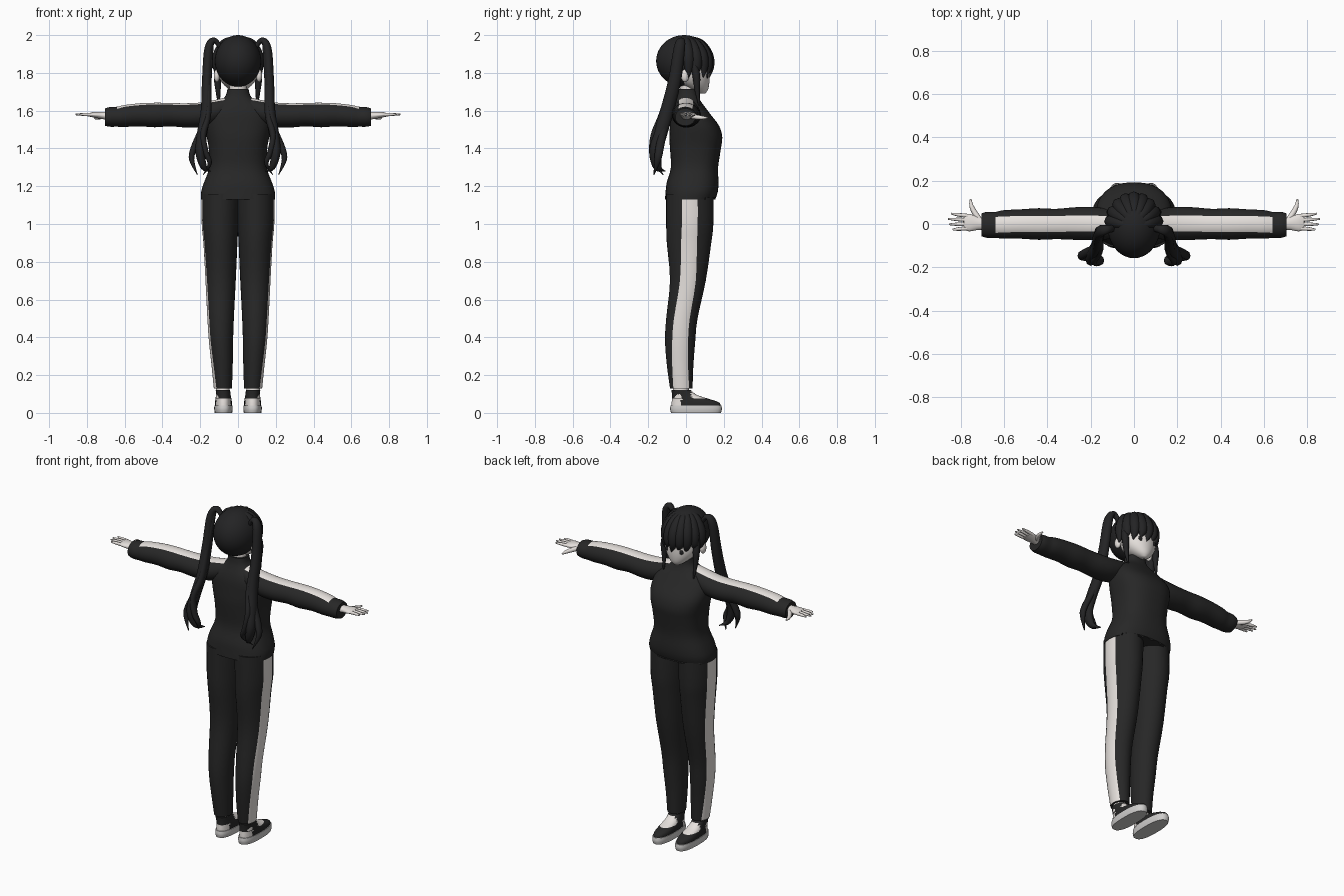
import bpy, bmesh, math
from mathutils import Vector

cube = bpy.data.objects.get("Cube")
if cube:
    bpy.data.objects.remove(cube)


def material(name, r, g, b):
    m = bpy.data.materials.new(name)
    m.use_nodes = True
    m.diffuse_color = (r, g, b, 1)
    bsdf = m.node_tree.nodes["Principled BSDF"]
    bsdf.inputs["Base Color"].default_value = (r, g, b, 1)
    bsdf.inputs["Roughness"].default_value = 0.8
    return m


CLOTH = material("black cloth", 0.02, 0.02, 0.02)
HAIR = material("black hair", 0.017, 0.017, 0.018)
WHITE = material("warm white", 0.80, 0.76, 0.73)
SKIN = material("pale skin", 0.78, 0.74, 0.71)
SOLE = material("sole grey", 0.62, 0.61, 0.60)

SIDES = ((1, "left"), (-1, "right"))
X, Y, Z = Vector((1, 0, 0)), Vector((0, 1, 0)), Vector((0, 0, 1))


def finish(name, bm, mats, angle=50):
    bmesh.ops.recalc_face_normals(bm, faces=bm.faces)
    me = bpy.data.meshes.new(name)
    bm.to_mesh(me)
    bm.free()
    for m in mats:
        me.materials.append(m)
    ob = bpy.data.objects.new(name, me)
    bpy.context.collection.objects.link(ob)
    bpy.ops.object.select_all(action="DESELECT")
    ob.select_set(True)
    bpy.context.view_layer.objects.active = ob
    bpy.ops.object.shade_smooth_by_angle(angle=math.radians(angle))
    return ob


def resample(rings, steps):
    """Catmull-Rom interpolation through rows of numbers."""
    out = []
    for i in range(len(rings) - 1):
        a, b = rings[max(i - 1, 0)], rings[i]
        c, d = rings[i + 1], rings[min(i + 2, len(rings) - 1)]
        for k in range(steps):
            t = k / steps
            out.append([q + t / 2 * (r - p + t * (2*p - 5*q + 4*r - s + t * (3*(q - r) + s - p)))
                        for p, q, r, s in zip(a, b, c, d)])
    return out + [list(rings[-1])]


def loft(name, rings, mats, axes=(X, Y, Z), side=1, power=1.0, stripe=None,
         rule=None, steps=3, n=32, hem=0):
    """Rings are (height, centre u, centre v, radius u, radius v); stripe faces start at u."""
    u, v, w = axes
    bm = bmesh.new()
    rows = []
    for h, cu, cv, ru, rv in resample(rings, steps):
        s = math.asin(min(stripe / rv, 0.95)) if stripe else math.pi * 6 / n
        angles = [-s + 2 * s * i / 6 for i in range(6)]
        angles += [s + (2 * math.pi - 2 * s) * i / (n - 6) for i in range(n - 6)]
        row = []
        for a in angles:
            c, d = math.cos(a), math.sin(a)
            c = math.copysign(abs(c) ** power, c)
            d = math.copysign(abs(d) ** power, d)
            p = u * (cu + ru * c) + v * (cv + rv * d) + w * h
            row.append(bm.verts.new((p.x * side, p.y, p.z)))
        rows.append(row)
    if hem:
        for vert in rows[0][::2]:
            if vert.co.y > 0.1:
                vert.co.z += hem
    for r0, r1 in zip(rows, rows[1:]):
        for i in range(n):
            j = (i + 1) % n
            f = bm.faces.new((r0[i], r0[j], r1[j], r1[i]))
            if rule and rule(i, f.calc_center_median()):
                f.material_index = 1
    bm.faces.new(rows[0])
    bm.faces.new(rows[-1])
    return finish(name, bm, mats)


def strand(name, points, mat, side=1, flat=1.0, steps=5, n=8):
    """Tapered lock through (x, y, z, radius) points."""
    bm = bmesh.new()
    path = resample(points, steps)
    centres = [Vector((p[0] * side, p[1], p[2])) for p in path]
    rows = []
    for i, (c, p) in enumerate(zip(centres, path)):
        t = (centres[min(i + 1, len(path) - 1)] - centres[max(i - 1, 0)]).normalized()
        a = (Y - t * t.dot(Y)).normalized()
        b = t.cross(a)
        r = max(p[3], 0.001)
        rows.append([bm.verts.new(c + a * r * math.cos(k * math.tau / n)
                                  + b * r * flat * math.sin(k * math.tau / n)) for k in range(n)])
    for r0, r1 in zip(rows, rows[1:]):
        for i in range(n):
            bm.faces.new((r0[i], r0[(i + 1) % n], r1[(i + 1) % n], r1[i]))
    bm.faces.new(rows[0])
    bm.faces.new(rows[-1])
    return finish(name, bm, [mat], 70)


def ball(name, centre, radii, mat, keep=None):
    bm = bmesh.new()
    bmesh.ops.create_uvsphere(bm, u_segments=40, v_segments=24, radius=1)
    for v in bm.verts:
        v.co = Vector(c + r * q for c, r, q in zip(centre, radii, v.co))
    if keep:
        bad = [f for f in bm.faces if not keep(f.calc_center_median())]
        bmesh.ops.delete(bm, geom=bad, context="FACES")
    return finish(name, bm, [mat], 70)


# Jacket body with a ragged front hem
loft("jacket_body", [(1.13, 0, .022, .195, .133), (1.17, 0, .03, .195, .138),
                     (1.22, 0, .035, .18, .137), (1.3, 0, .045, .152, .125),
                     (1.4, 0, .05, .155, .135), (1.46, 0, .052, .165, .14),
                     (1.52, 0, .045, .175, .13), (1.58, 0, .025, .17, .105),
                     (1.62, 0, .015, .14, .085), (1.65, 0, .01, .095, .068),
                     (1.68, 0, .008, .065, .055), (1.715, 0, .008, .056, .05)],
     [CLOTH], power=0.82, n=48, hem=0.035)

# Neck and face
loft("neck", [(1.62, 0, .008, .045, .04), (1.78, 0, .008, .045, .04)], [SKIN])
loft("face", [(1.69, 0, .088, .012, .012), (1.71, 0, .07, .045, .046),
              (1.75, 0, .04, .086, .084), (1.8, 0, .025, .106, .1),
              (1.88, 0, .02, .106, .1)], [SKIN])

# Hair cap, open over the face
hair = ball("hair_cap", (0, -.01, 1.863), (.122, .148, .137), HAIR,
            lambda c: c.y < .02 or c.z > 1.83)
hair.modifiers.new("thickness", "SOLIDIFY").thickness = 0.008

# Fringe locks sweeping from the crown
for i in range(9):
    phi = math.radians(-80 + 20 * i)
    pts = []
    for theta, r in ((10, .015), (40, .028), (75, .033)):
        th = math.radians(theta)
        pts.append((.105 * math.sin(th) * math.sin(phi),
                    -.01 + .125 * math.sin(th) * math.cos(phi), 1.863 + .118 * math.cos(th), r))
    x, y = .11 * math.sin(phi), -.01 + .133 * math.cos(phi)
    pts += [(x, y, 1.83, .026), (x + .012, y, 1.775 + .018 * (i % 2), .002)]
    strand(f"fringe_lock_{i + 1}", pts, HAIR)

# Tail strands and face-framing locks, mirrored
TAIL = {
    "main": [(.09, -.02, 1.93, .015), (.125, -.025, 1.972, .02), (.155, -.035, 1.93, .03),
             (.165, -.06, 1.76, .034), (.17, -.1, 1.6, .036), (.19, -.135, 1.48, .036),
             (.2, -.16, 1.38, .034), (.18, -.15, 1.3, .022), (.145, -.11, 1.28, .002)],
    "outer": [(.15, -.03, 1.95, .015), (.172, -.055, 1.76, .02), (.18, -.1, 1.6, .022),
              (.195, -.12, 1.5, .022), (.235, -.14, 1.4, .022), (.245, -.15, 1.34, .018),
              (.215, -.17, 1.26, .002)],
    "inner": [(.14, -.03, 1.95, .015), (.155, -.07, 1.75, .02), (.16, -.12, 1.58, .024),
              (.185, -.165, 1.47, .022), (.17, -.175, 1.38, .02), (.15, -.165, 1.32, .015),
              (.185, -.12, 1.26, .002)],
}
for side, label in SIDES:
    for part, pts in TAIL.items():
        strand(f"{label}_tail_{part}", pts, HAIR, side, 0.75)
    strand(f"{label}_side_lock", [(.1, .04, 1.86, .02), (.108, .055, 1.78, .02),
                                  (.105, .06, 1.7, .013), (.1, .075, 1.6, .001)], HAIR, side)
    ball(f"{label}_ear", (side * .112, -.005, 1.785), (.016, .022, .033), SKIN)
    ball(f"{label}_eye", (side * .045, .113, 1.785), (.017, .006, .014), HAIR)

    # Sleeve with a white top stripe that stops short of the cuff
    loft(f"{label}_sleeve", [(.04, 1.625, .0, .052, .05), (.12, 1.595, .0, .062, .07),
                             (.2, 1.578, .002, .065, .077), (.28, 1.575, .002, .064, .075),
                             (.36, 1.579, 0, .062, .07), (.44, 1.577, 0, .065, .073),
                             (.52, 1.578, 0, .061, .068), (.6, 1.572, -.002, .058, .066),
                             (.64, 1.568, -.004, .053, .06), (.68, 1.567, -.004, .052, .06),
                             (.705, 1.566, -.004, .046, .053)],
         [CLOTH, WHITE], (Z, Y, X), side, stripe=.037,
         rule=lambda i, c: i < 6 and abs(c.x) < .635)

    # Hand: palm, four fingers, thumb
    loft(f"{label}_palm", [(.69, 1.572, 0, .022, .028), (.72, 1.575, .003, .019, .03),
                           (.76, 1.578, .006, .015, .04), (.785, 1.578, .008, .01, .036)],
         [SKIN], (Z, Y, X), side)
    for k, reach in enumerate((.838, .856, .86, .845)):
        y = -.02 + k * .019
        strand(f"{label}_finger_{k + 1}", [(.765, y, 1.578, .0095), (.81, y * 1.15, 1.58, .0085),
                                           (reach, y * 1.3, 1.58, .004)], SKIN, side, steps=3)
    strand(f"{label}_thumb", [(.715, .02, 1.572, .014), (.738, .055, 1.566, .013),
                              (.752, .085, 1.563, .01), (.755, .115, 1.562, .004)],
           SKIN, side, steps=3)

    # Trouser leg with a white outer stripe
    loft(f"{label}_trouser_leg", [(.13, .08, -.025, .048, .06), (.25, .084, -.031, .056, .07),
                                  (.38, .09, -.031, .064, .08), (.5, .092, -.022, .07, .083),
                                  (.7, .092, .01, .08, .095), (.9, .093, .016, .09, .118),
                                  (1.0, .095, .02, .097, .125), (1.16, .093, .02, .1, .125)],
         [CLOTH, WHITE], side=side, stripe=.042, rule=lambda i, c: i < 6)

    # Sock, shoe upper with pale panels, and sole
    loft(f"{label}_sock", [(.08, .08, -.028, .036, .042), (.15, .08, -.026, .036, .042)],
         [WHITE], side=side)
    loft(f"{label}_shoe", [(.03, .077, .053, .045, .13), (.055, .077, .05, .045, .126),
                           (.075, .077, .022, .042, .096), (.095, .078, -.008, .039, .066),
                           (.122, .08, -.027, .038, .05)],
         [CLOTH, WHITE], side=side, power=.85,
         rule=lambda i, c: (.04 < c.z < .075 and c.y < -.025) or (c.z > .078 and c.y > .03))
    loft(f"{label}_sole", [(0, .077, .053, .046, .132), (.02, .077, .053, .049, .137),
                           (.04, .077, .053, .048, .134)], [SOLE], side=side, power=.8)
